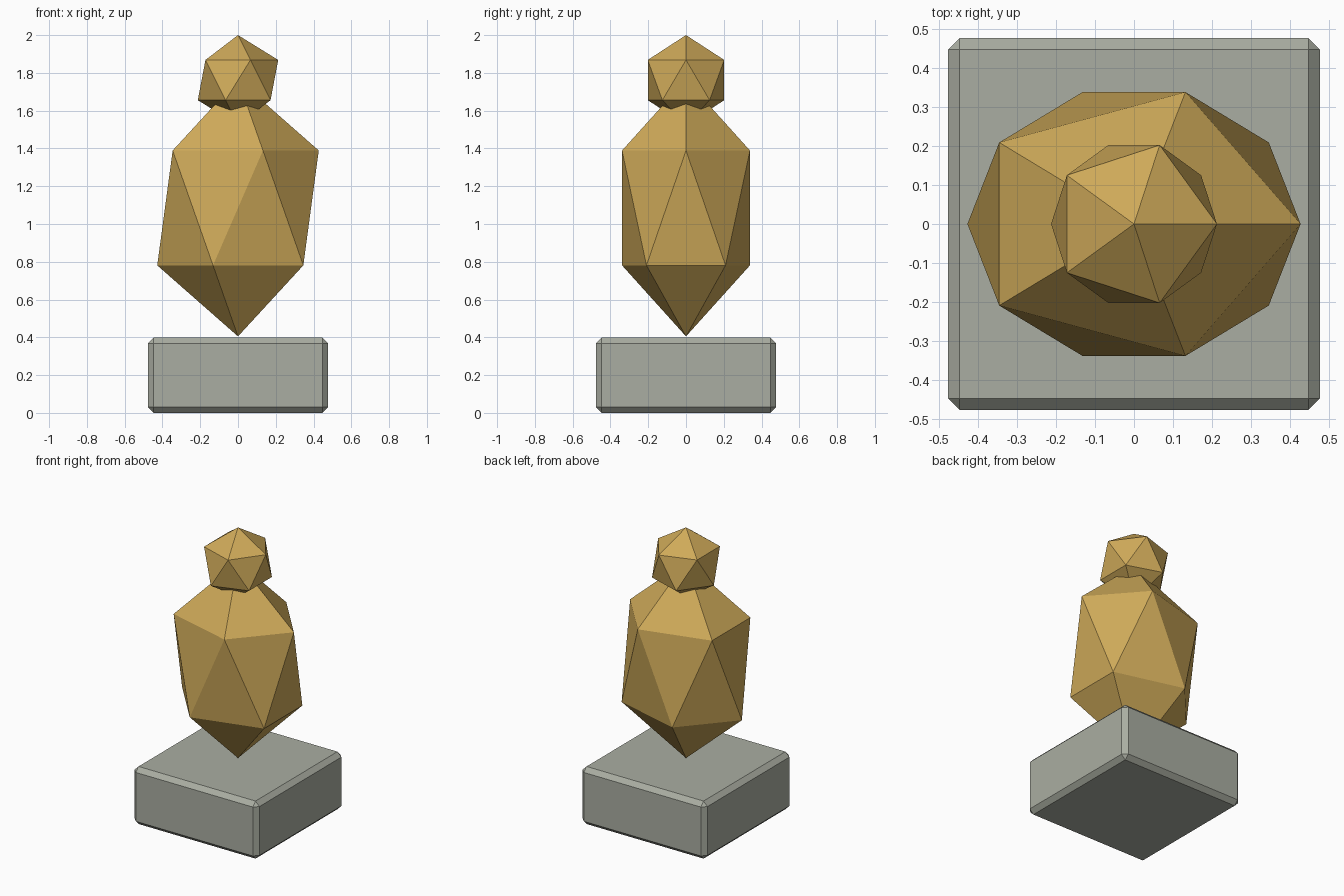
import bpy

if "Cube" in bpy.data.objects:
    bpy.data.objects.remove(bpy.data.objects["Cube"])


def material(name, color):
    mat = bpy.data.materials.new(name)
    mat.diffuse_color = color
    mat.use_nodes = True
    mat.node_tree.nodes["Principled BSDF"].inputs["Base Color"].default_value = mat.diffuse_color
    return mat


def faceted_gem(name, z, size, mat):
    """Low-poly icosahedron stretched to the given radii."""
    bpy.ops.mesh.primitive_ico_sphere_add(subdivisions=1, radius=1, location=(0, 0, z))
    obj = bpy.context.object
    obj.name = name
    obj.scale = size
    bpy.ops.object.transform_apply(location=False, rotation=False, scale=True)
    obj.data.materials.append(mat)
    return obj


gold = material("gold", (0.62, 0.40, 0.10, 1))
stone = material("stone", (0.40, 0.42, 0.36, 1))

# Chamfered stone block
bpy.ops.mesh.primitive_cube_add(size=1, location=(0, 0, 0.199))
base = bpy.context.object
base.name = "base"
base.scale = (0.955, 0.955, 0.398)
bpy.ops.object.transform_apply(location=False, rotation=False, scale=True)
base.data.materials.append(stone)
bevel = base.modifiers.new("chamfer", 'BEVEL')
bevel.width = 0.03
bevel.segments = 1

# Faceted body balanced on its point, with a smaller faceted head on top
faceted_gem("body", 1.085, (0.478, 0.398, 0.68), gold)
faceted_gem("head", 1.762, (0.238, 0.238, 0.238), gold)
